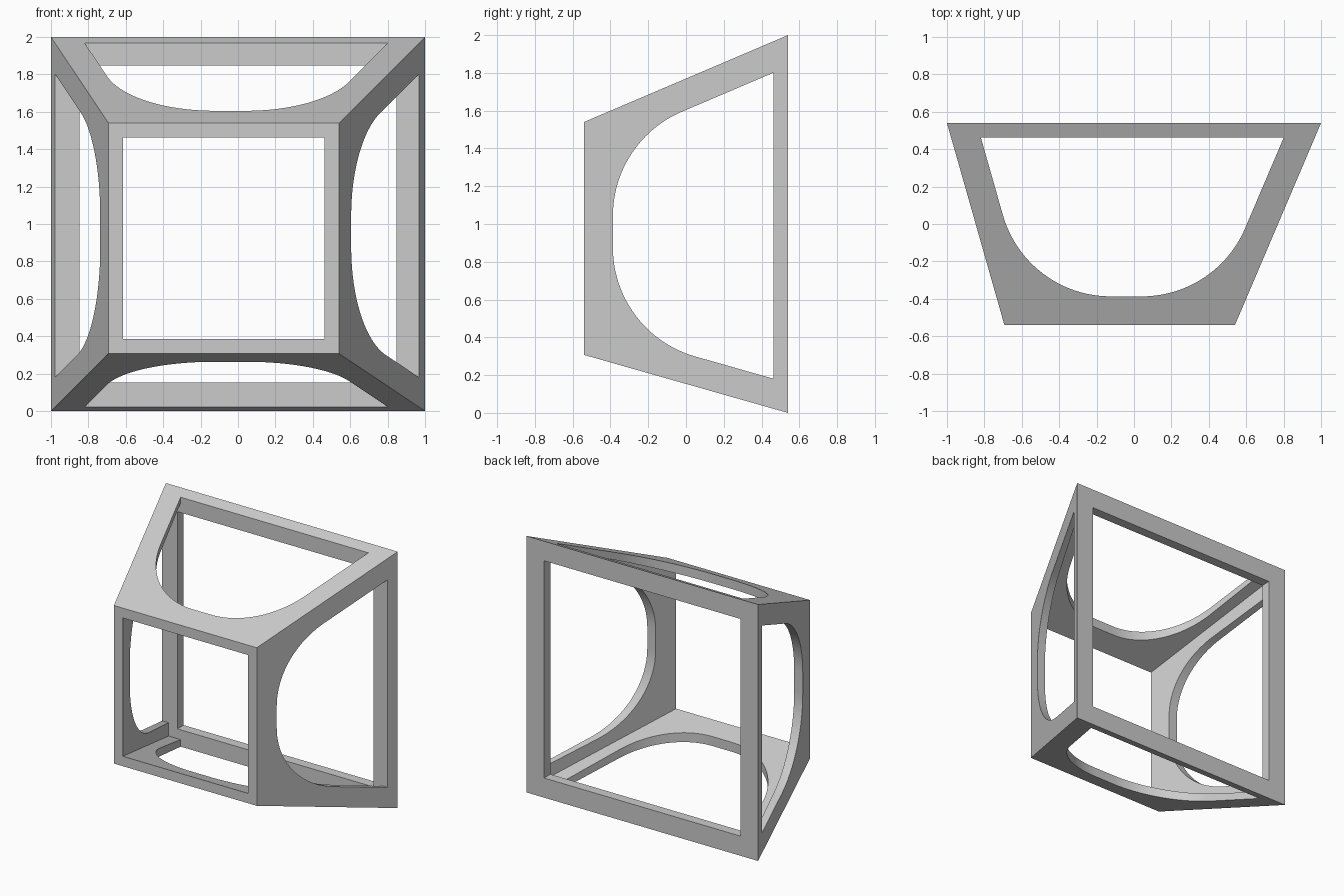
import bpy, bmesh
from math import tan
from mathutils import Vector

cube = bpy.data.objects.get("Cube")
if cube:
    bpy.data.objects.remove(cube, do_unlink=True)

FRONT, BACK = -0.54, 0.54
WALL = 0.077              # wall thickness
RIM = 0.153               # width of the frame bars
LOW, HIGH = 0.307, 1.54   # front face extent, in x + 1 and in z
INNER_BACK = BACK - WALL

grey = bpy.data.materials.new("light_grey")
grey.use_nodes = True
colour = (0.6, 0.6, 0.6, 1)
grey.diffuse_color = colour
grey.node_tree.nodes["Principled BSDF"].inputs["Base Color"].default_value = colour


def loft(name, ring_a, ring_b):
    """Solid between two matching rings of points."""
    bm = bmesh.new()
    a = [bm.verts.new(p) for p in ring_a]
    b = [bm.verts.new(p) for p in ring_b]
    bm.faces.new(a)
    bm.faces.new(b[::-1])
    for i in range(len(a)):
        j = (i + 1) % len(a)
        bm.faces.new((a[i], b[i], b[j], a[j]))
    bmesh.ops.recalc_face_normals(bm, faces=bm.faces)
    mesh = bpy.data.meshes.new(name)
    bm.to_mesh(mesh)
    bm.free()
    mesh.materials.append(grey)
    obj = bpy.data.objects.new(name, mesh)
    bpy.context.collection.objects.link(obj)
    return obj


def square(y, low, high):
    return [(x - 1, y, z) for x, z in ((low, low), (high, low), (high, high), (low, high))]


def rounded(corner, before, after, radius, steps=24):
    """Arc replacing a corner of a 2D outline."""
    u, v = (before - corner).normalized(), (after - corner).normalized()
    reach = radius / tan(u.angle(v) / 2)
    centre = corner + (u + v).normalized() * (reach ** 2 + radius ** 2) ** 0.5
    a = (corner + u * reach - centre).normalized()
    b = (corner + v * reach - centre).normalized()
    return [centre + a.slerp(b, i / steps).normalized() * radius for i in range(steps + 1)]


# Tapered outer body
body = loft("tapered_frame", square(FRONT, LOW, HIGH), square(BACK, 0, 2))

# Tapered hollow, extended out through the front
in_low, in_high = LOW + WALL, HIGH - WALL
extend = 0.1
ratio = extend / (INNER_BACK - FRONT)
hollow = loft("hollow_cutter",
              square(FRONT - extend, in_low + (in_low - WALL) * ratio,
                     in_high - (2 - WALL - in_high) * ratio),
              square(INNER_BACK, WALL, 2 - WALL))

# Square opening in the back
window = loft("back_window_cutter", square(0.3, RIM, 2 - RIM), square(0.7, RIM, 2 - RIM))

# Outline of the side openings: inset border with two large rounded corners
slope_low = LOW / (BACK - FRONT)
slope_high = (2 - HIGH) / (BACK - FRONT)


def low_edge(y):
    return Vector((y, slope_low * (BACK - y) + RIM * (1 + slope_low ** 2) ** 0.5))


def high_edge(y):
    return Vector((y, 2 - slope_high * (BACK - y) - RIM * (1 + slope_high ** 2) ** 0.5))


nose = FRONT + RIM
bl, fl = low_edge(INNER_BACK), low_edge(nose)
bh, fh = high_edge(INNER_BACK), high_edge(nose)
outline = [bl, *rounded(fl, bl, fh, 0.6), *rounded(fh, fl, bh, 0.6), bh]
side_cut = loft("side_opening_cutter", [(-2, y, s) for y, s in outline],
                [(2, y, s) for y, s in outline])
top_cut = loft("top_opening_cutter", [(s - 1, y, -1) for y, s in outline],
               [(s - 1, y, 3) for y, s in outline])

# Carve the body
bpy.context.view_layer.objects.active = body
for cutter in (hollow, window, side_cut, top_cut):
    cutter.hide_render = True
    mod = body.modifiers.new(cutter.name, 'BOOLEAN')
    mod.operation = 'DIFFERENCE'
    mod.solver = 'EXACT'
    mod.object = cutter
    bpy.ops.object.modifier_apply(modifier=mod.name)
    bpy.data.objects.remove(cutter, do_unlink=True)

# Smooth the curved cuts, keep the corners sharp
bpy.ops.object.select_all(action='DESELECT')
body.select_set(True)
bpy.ops.object.shade_smooth_by_angle(angle=0.2)
